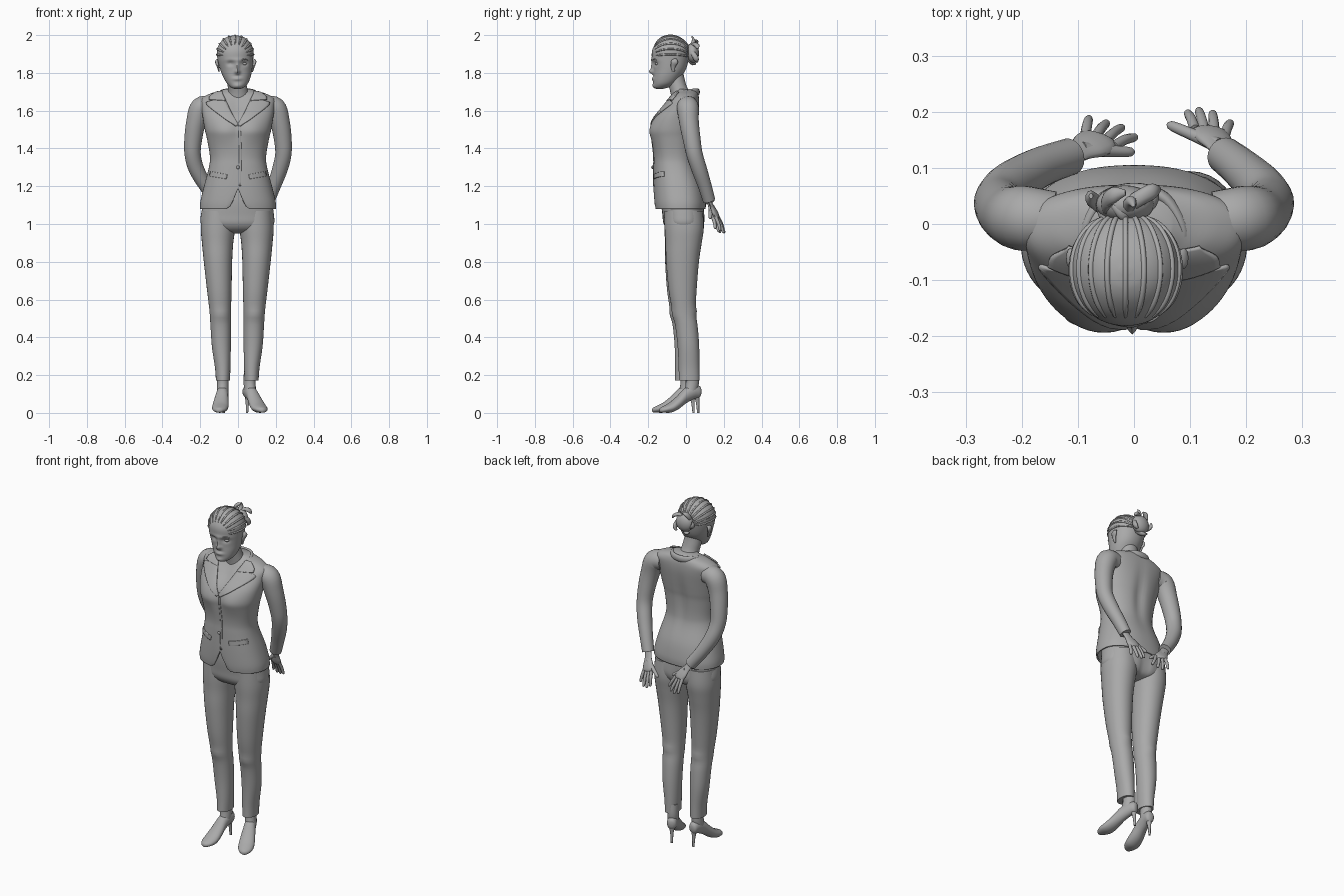
import bpy, bmesh, math
from mathutils import Vector
from mathutils.bvhtree import BVHTree

if "Cube" in bpy.data.objects:
    bpy.data.objects.remove(bpy.data.objects["Cube"])

grey = bpy.data.materials.new("plain_grey")
grey.use_nodes = True
COL = (0.4, 0.4, 0.4, 1)
grey.diffuse_color = COL
grey.node_tree.nodes["Principled BSDF"].inputs["Base Color"].default_value = COL


def finish(name, bm, thick=0.0):
    bmesh.ops.recalc_face_normals(bm, faces=bm.faces)
    me = bpy.data.meshes.new(name)
    bm.to_mesh(me)
    bm.free()
    ob = bpy.data.objects.new(name, me)
    bpy.context.collection.objects.link(ob)
    me.materials.append(grey)
    if thick:
        m = ob.modifiers.new("thickness", 'SOLIDIFY')
        m.thickness, m.offset = thick, 0
    bpy.ops.object.select_all(action='DESELECT')
    ob.select_set(True)
    bpy.context.view_layer.objects.active = ob
    bpy.ops.object.shade_smooth_by_angle(angle=math.radians(50))
    return ob


def smooth(keys, n):
    """Catmull-Rom interpolation of equal-length tuples."""
    out = []
    for i in range(len(keys) - 1):
        a, b, c, d = (keys[max(0, min(len(keys) - 1, i + k))] for k in (-1, 0, 1, 2))
        for j in range(n):
            t = j / n
            out.append([0.5 * (2*q + (r - p)*t + (2*p - 5*q + 4*r - s)*t*t + (3*q - p - 3*r + s)*t**3)
                        for p, q, r, s in zip(a, b, c, d)])
    return out + [list(keys[-1])]


def skin(bm, rings, caps=(True, True), closed=True):
    vs = [[bm.verts.new(p) for p in r] for r in rings]
    n = len(vs[0])
    for a, b in zip(vs, vs[1:]):
        for i in range(n if closed else n - 1):
            k = (i + 1) % n
            bm.faces.new((a[i], a[k], b[k], b[i]))
    for ring, cap in ((vs[0], caps[0]), (vs[-1], caps[1])):
        if cap and closed:
            bm.faces.new(ring)


def loft(name, keys, n=48, e=2.3, bumps=(), caps=(True, True), edit=None, thick=0, steps=5):
    """Stack of oval sections: z, centre x, half width, front y, back y."""
    rings = []
    for z, cx, rx, yf, yb in smooth(keys, steps):
        ring = []
        for i in range(n):
            c, s = math.cos(math.tau*i/n), math.sin(math.tau*i/n)
            x = cx + rx*math.copysign(abs(c)**(2/e), c)
            y = (yf + yb)/2 + (yb - yf)/2*math.copysign(abs(s)**(2/e), s)
            for bx, bz, sx, sz, d, side in bumps:
                if s*side > 0:
                    y += d*min(1, 2*abs(s))*math.exp(-((x - bx)/sx)**2 - ((z - bz)/sz)**2)
            p = Vector((x, y, z))
            ring.append(edit(p) if edit else p)
        rings.append(ring)
    bm = bmesh.new()
    skin(bm, rings, caps)
    return finish(name, bm, thick)


def tube(name, pts, radii, wide=None, flat=1.0, n=16, steps=5):
    """Tube through points; wide sets the broad axis, flat squashes the other."""
    keys = smooth([(*p, r) for p, r in zip(pts, radii)], steps)
    ps = [Vector(k[:3]) for k in keys]
    w = Vector(wide or (0.31, 1, 0.17))
    rings = []
    for i, p in enumerate(ps):
        t = (ps[min(i + 1, len(ps) - 1)] - ps[max(i - 1, 0)]).normalized()
        u = (w - t*w.dot(t)).normalized()
        v = t.cross(u)
        w = wide and Vector(wide) or u
        rings.append([p + keys[i][3]*(u*math.cos(a) + v*flat*math.sin(a))
                      for a in (math.tau*k/n for k in range(n))])
    bm = bmesh.new()
    skin(bm, rings)
    return finish(name, bm)


def ball(name, loc, size):
    bm = bmesh.new()
    bmesh.ops.create_uvsphere(bm, u_segments=24, v_segments=16, radius=1)
    for v in bm.verts:
        v.co = Vector(loc) + Vector(a*b for a, b in zip(v.co, size))
    return finish(name, bm)


def bvh(ob):
    me = ob.data
    return BVHTree.FromPolygons([v.co for v in me.vertices], [p.vertices[:] for p in me.polygons])


def strip(name, tree, inner, outer, lift=0.006, thick=0.008, cols=8):
    """Cloth panel between two front (x, z) edges, laid on a surface."""
    rows = []
    for a, b in zip(smooth(inner, 6), smooth(outer, 6)):
        row = []
        for k in range(cols + 1):
            x, z = (p + (q - p)*k/cols for p, q in zip(a, b))
            hit = tree.ray_cast(Vector((x, -1, z)), Vector((0, 1, 0)))
            if hit[0] is None:
                hit = tree.find_nearest(Vector((x, -0.05, z)))
            nrm = hit[1] if hit[1].y < 0 else -hit[1]
            row.append(hit[0] + nrm*lift)
        rows.append(row)
    bm = bmesh.new()
    skin(bm, rows, closed=False)
    return finish(name, bm, thick)


# Jacket body with cutaway front hem
def cutaway(p):
    if p.y < 0 and abs(p.x) < 0.05:
        p.z = max(p.z, 1.08 + 0.11*(1 - abs(p.x)/0.05))
    return p


bust = [(s*0.08, 1.49, 0.06, 0.06, -0.012, -1) for s in (-1, 1)]
jacket = loft("jacket", [
    (1.08, 0, .198, -.16, .10), (1.12, 0, .195, -.165, .10), (1.2, 0, .176, -.168, .085),
    (1.3, 0, .15, -.168, .05), (1.36, 0, .145, -.168, .042), (1.45, 0, .16, -.178, .045),
    (1.5, 0, .172, -.183, .052), (1.56, 0, .182, -.165, .06), (1.62, 0, .19, -.12, .066),
    (1.66, 0, .19, -.085, .066), (1.685, 0, .15, -.065, .062), (1.7, 0, .10, -.05, .055),
    (1.712, 0, .065, -.04, .045)], n=72, caps=(False, True), edit=cutaway, thick=0.008,
    bumps=bust + [(0, 1.62, .04, .05, .014, -1), (0, 1.5, .025, .06, .008, -1),
                  (0, 1.45, .03, .14, -.012, 1)])
jt = bvh(jacket)

# Lapels, collar, pocket flaps, front edge and button
for s, side in ((1, "left"), (-1, "right")):
    strip(side + "_lapel", jt, [(0, 1.525), (s*.03, 1.575), (s*.055, 1.63), (s*.07, 1.665)],
          [(s*.012, 1.515), (s*.085, 1.565), (s*.165, 1.632), (s*.13, 1.65)])
    strip(side + "_collar_leaf", jt, [(s*.062, 1.645), (s*.078, 1.68), (s*.082, 1.695)],
          [(s*.15, 1.652), (s*.145, 1.67), (s*.115, 1.69)], 0.009)
    strip(side + "_pocket_flap", jt, [(s*.055, 1.262), (s*.14, 1.278)],
          [(s*.06, 1.238), (s*.145, 1.252)], 0.005)
strip("front_edge", jt, [(.002, 1.53), (.006, 1.4), (.004, 1.2)],
      [(.014, 1.53), (.018, 1.4), (.016, 1.2)], 0.003, 0.006, 3)
ball("button", (.0, -.178, 1.3), (.009, .006, .009))
half = [(.085, -.055, 1.675), (.088, -.01, 1.692), (.055, .045, 1.698)]
tube("back_collar", half + [(0, .062, 1.698)] + [(-x, y, z) for x, y, z in half[::-1]],
     [.01, .017, .019, .019, .019, .017, .01], (0, 0, 1), 0.6)

# Sleeves, meeting hands held behind the back
sleeve = [(.14, .008, 1.625), (.195, .01, 1.615), (.222, .016, 1.54), (.237, .03, 1.45), (.24, .045, 1.37)]
size = [.05, .058, .052, .047, .043, .041, .036, .033]
tube("left_sleeve", sleeve + [(.222, .07, 1.29), (.19, .1, 1.2), (.162, .122, 1.125)], size, n=24)
tube("right_sleeve", [(-x, y, z) for x, y, z in sleeve] +
     [(-.22, .07, 1.29), (-.17, .1, 1.2), (-.115, .12, 1.125)], size, n=24)


def hand(side, wrist, knuckle, tips, thumb):
    w, k = Vector(wrist), Vector(knuckle)
    tips = [Vector(t) for t in tips]
    across = (tips[3] - tips[0]).normalized()
    tube(side + "_palm", [w + (w - k)*0.2, w.lerp(k, .3), w.lerp(k, .7), k, k.lerp(tips[1], .12)],
         [.022, .024, .034, .034, .022], across, 0.42)
    for i, t in enumerate(tips):
        a = k + across*(i - 1.5)*.018
        mid = a.lerp(t, .5) + Vector((0, .003, 0))
        tube(f"{side}_finger_{i + 1}", [a, mid, a.lerp(t, .9), t], [.0095, .009, .0075, .003], n=10)
    a, t = w.lerp(k, .4), Vector(thumb)
    tube(side + "_thumb", [a, a.lerp(t, .5), a.lerp(t, .9), t], [.014, .011, .009, .003], n=10)


hand("left", (.16, .125, 1.12), (.135, .162, 1.04),
     [(.095, .2, .965), (.115, .205, .952), (.14, .2, .952), (.172, .182, .965)], (.06, .178, 1.02))
hand("right", (-.112, .122, 1.12), (-.062, .148, 1.045),
     [(-.08, .19, .965), (-.048, .182, .952), (-.02, .174, .958), (.004, .156, .975)], (0, .128, 1.03))

# Trousers: hips and two legs
loft("trouser_hips", [(1.2, 0, .15, -.13, .06), (1.12, 0, .178, -.132, .088), (1.05, -.003, .193, -.125, .098),
                      (1.0, -.003, .193, -.118, .096), (.965, -.003, .16, -.09, .075), (.95, -.003, .08, -.04, .03)],
     bumps=[(0, 1.0, .02, .08, -.018, 1)])
leg = [(1.07, .098, .09, -.115, .09), (.98, .102, .091, -.114, .094), (.9, .104, .083, -.11, .082),
       (.8, .102, .075, -.108, .066), (.65, .095, .065, -.096, .052), (.54, .09, .057, -.078, .046),
       (.45, .087, .054, -.062, .056), (.35, .084, .05, -.052, .062), (.24, .077, .041, -.048, .062),
       (.172, .076, .037, -.048, .062)]
for s, side in ((1, "left"), (-1, "right")):
    fix = [(z, s*x - .004, r, f + s*.012*(1 - z), b + s*.012*(1 - z)) for z, x, r, f, b in leg]
    loft(side + "_trouser_leg", fix, n=32, e=2.1,
         bumps=[(s*.09, .52, .05, .025, -.006, -1), (s*.09, .54, .04, .02, .006, 1)])


# Feet in high heeled shoes
def shoe(side, heel, toe):
    h = Vector((*heel, 0))
    f = (Vector((*toe, 0)) - h).normalized()
    across = (f.y, -f.x, 0)
    at = lambda d, z: h + f*d + Vector((0, 0, z))
    tube(side + "_ankle", [at(.045, .22), at(.042, .16), at(.05, .115)], [.031, .031, .03], across, 1.15)
    rings = []
    for d, z, w, t in smooth([(-.006, .115, .012, .016), (.004, .112, .025, .032), (.035, .112, .03, .04),
                              (.08, .092, .033, .042), (.125, .055, .04, .036), (.165, .03, .043, .028),
                              (.2, .02, .036, .019), (.222, .015, .02, .013), (.229, .013, .006, .006)], 4):
        rings.append([at(d, z + t*math.sin(a)) + Vector(across)*w*math.cos(a)
                      for a in (math.tau*k/24 for k in range(24))])
    bm = bmesh.new()
    skin(bm, rings)
    finish(side + "_shoe", bm)
    tube(side + "_shoe_heel", [at(.018, .105), at(.012, .06), at(.008, 0)], [.021, .01, .006], n=12)


shoe("left", (.045, .072), (.125, -.115))
shoe("right", (-.075, .048), (-.1, -.165))

# Neck and head, with eye sockets, nose, lips and chin shaped in
tube("neck", [(0, -.01, 1.64), (0, -.035, 1.7), (-.008, -.052, 1.76), (-.01, -.06, 1.81)],
     [.075, .053, .05, .05], (1, 0, 0), 0.9, n=32)
FX = -.003
face = [(FX + s*.036, 1.85, .018, .013, .011, -1) for s in (-1, 1)]
face += [(FX, 1.825, .009, .03, -.012, -1), (FX, 1.806, .014, .011, -.017, -1),
         (FX, 1.768, .024, .009, -.008, -1), (FX, 1.783, .02, .005, .003, -1),
         (FX, 1.732, .02, .012, -.006, -1), (FX, 1.868, .06, .01, -.004, -1)]
head = loft("head", [
    (1.716, FX, .018, -.158, -.12), (1.724, FX, .036, -.17, -.09), (1.745, FX, .056, -.173, -.055),
    (1.78, -.006, .073, -.173, -.025), (1.82, -.01, .085, -.173, 0), (1.87, -.014, .094, -.18, .014),
    (1.915, -.015, .097, -.18, .018), (1.95, -.015, .086, -.165, .006), (1.978, -.015, .063, -.14, -.022),
    (1.993, -.015, .036, -.115, -.05), (1.998, -.015, .01, -.09, -.075)],
    n=96, e=2.1, bumps=face, steps=8)
for s, side in ((1, "left"), (-1, "right")):
    ball(side + "_eye", (FX + s*.036, -.15, 1.848), (.014, .014, .008))
    tube(side + "_eyebrow", [(FX + s*x, y, z) for x, y, z in
                             ((.016, -.176, 1.866), (.036, -.17, 1.873), (.055, -.155, 1.868))], [.002, .004, .002])
    tube(side + "_ear", [(-.012 + s*x, y, z) for x, y, z in
                         ((.088, -.066, 1.805), (.094, -.068, 1.835), (.1, -.06, 1.86), (.09, -.055, 1.875))],
         [.006, .013, .018, .006], (0, 1, 0), 0.5)

# Combed hair strands from hairline to bun
ht = bvh(head)
core = Vector((-.015, -.08, 1.88))
for i in range(11):
    a = math.radians(-80 + 16*i)
    pts = []
    for k in range(9):
        t = math.radians(38 + 15*k)
        d = Vector((math.sin(a)*math.sin(t), -math.cos(t), math.cos(a)*math.sin(t)))
        pts.append(ht.ray_cast(core, d)[0])
    tube(f"hair_strand_{i + 1}", pts, [.002] + [.005]*7 + [.003], n=8, steps=3)

# Twisted bun
ball("bun_core", (-.016, .035, 1.905), (.052, .034, .052))
for i in range(5):
    a = math.tau*i/5 + .3
    c = Vector((-.016 + .03*math.cos(a), .042, 1.908 + .03*math.sin(a)))
    loop = [c + Vector((.034*math.cos(b), .02*math.cos(b - a) - .006*i % .02, .034*math.sin(b)))
            for b in (a + math.radians(35*k) for k in range(9))]
    tube(f"bun_twist_{i + 1}", loop, [.005] + [.014]*7 + [.004], (0, 1, 0), 0.7, n=10)
tube("loose_bun_tip", [(-.01, .03, 1.94), (-.005, .04, 1.97), (.0, .03, 1.995)], [.014, .01, .002], n=8)
